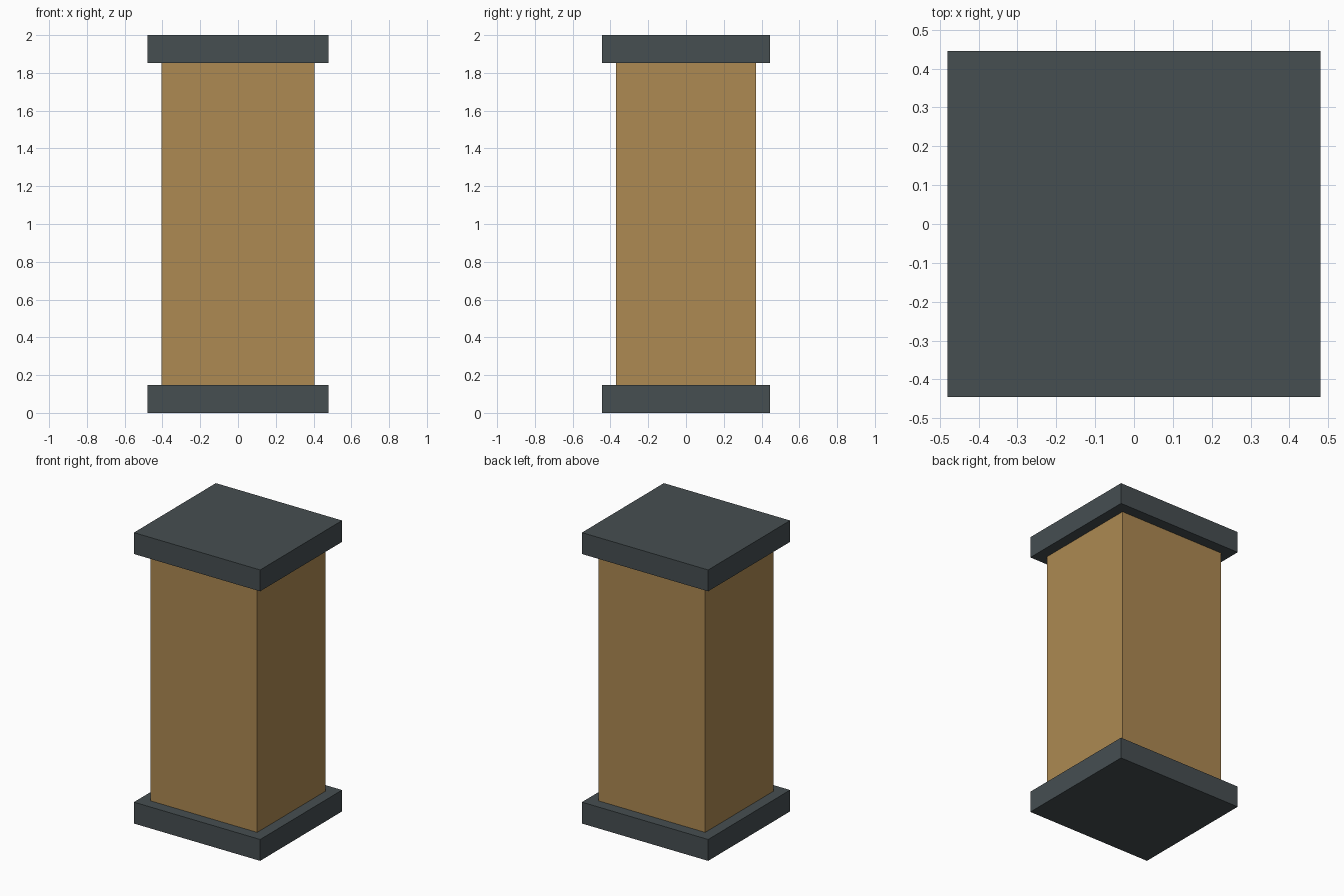
import bpy

if "Cube" in bpy.data.objects:
    bpy.data.objects.remove(bpy.data.objects["Cube"])


def material(name, color):
    mat = bpy.data.materials.new(name)
    mat.diffuse_color = (*color, 1.0)
    mat.use_nodes = True
    mat.node_tree.nodes["Principled BSDF"].inputs["Base Color"].default_value = mat.diffuse_color
    return mat


def box(name, width, depth, z0, z1, mat):
    bpy.ops.mesh.primitive_cube_add(size=1, location=(0, 0, (z0 + z1) / 2))
    obj = bpy.context.object
    obj.name = name
    obj.scale = (width, depth, z1 - z0)
    bpy.ops.object.transform_apply(location=False, rotation=False, scale=True)
    obj.data.materials.append(mat)
    return obj


slate = material("dark_slate", (0.061, 0.077, 0.083))
tan = material("warm_tan", (0.418, 0.251, 0.084))

PLATE = 0.147  # thickness of the end plates

# Matching plates at the bottom and top
box("base_plate", 0.96, 0.89, 0, PLATE, slate)
box("top_plate", 0.96, 0.89, 2 - PLATE, 2, slate)

# Square shaft between the plates
box("shaft", 0.81, 0.74, PLATE, 2 - PLATE, tan)
